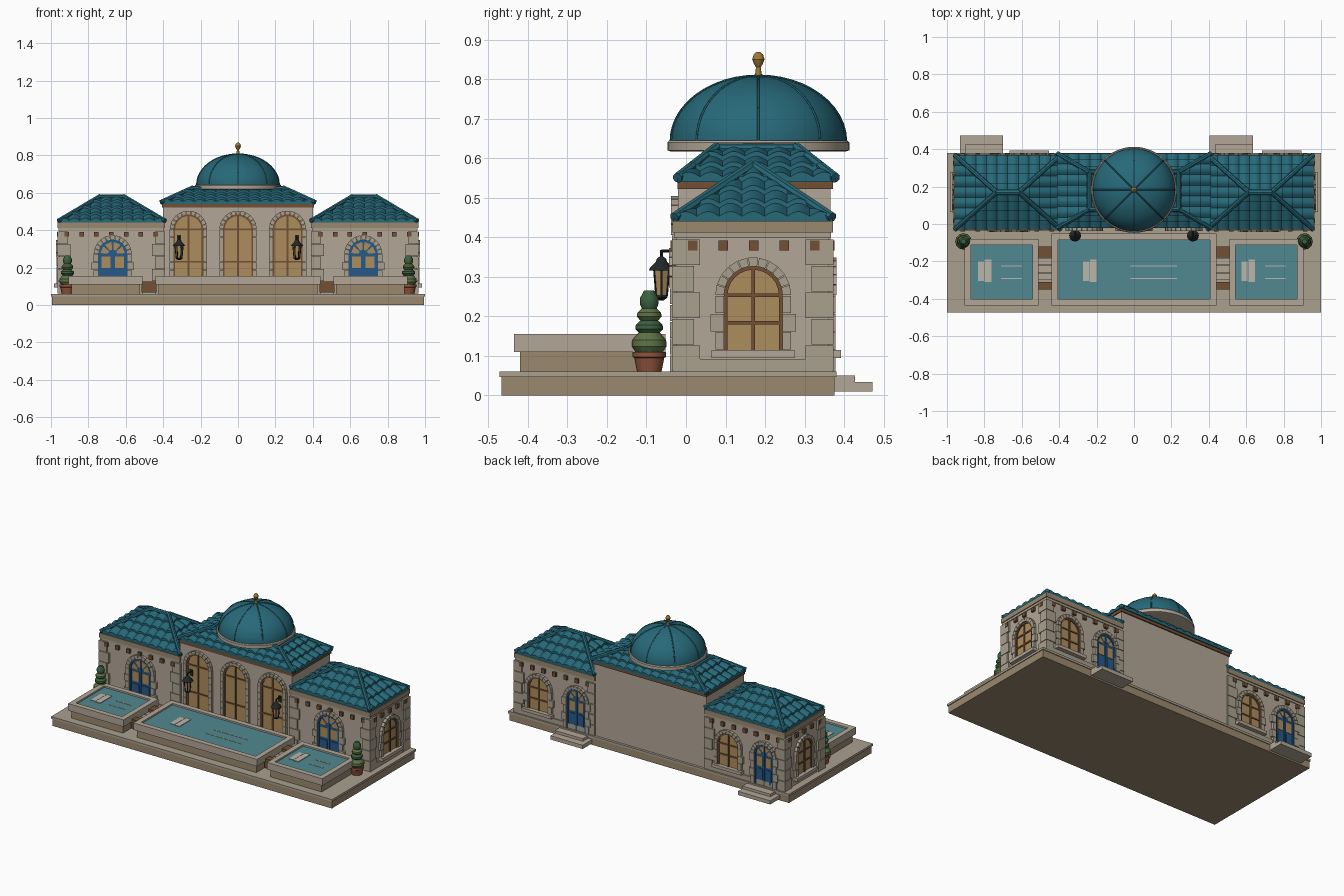
import bpy, bmesh, math
from mathutils import Matrix, Vector

if "Cube" in bpy.data.objects:
    bpy.data.objects.remove(bpy.data.objects["Cube"])

COL = dict(stone=(.45, .39, .31), trim=(.40, .35, .27), tan=(.33, .25, .16), teal=(.02, .14, .19),
           glass=(.42, .27, .11), blue=(.02, .10, .25), brown=(.17, .08, .035), water=(.08, .25, .28),
           metal=(.015, .02, .02), leaf=(.045, .12, .05), leaf2=(.11, .17, .06), clay=(.28, .09, .045),
           gold=(.33, .18, .04), foam=(.50, .47, .40))
MATS = {}
for k, c in COL.items():
    MATS[k] = bpy.data.materials.new(k)
    MATS[k].diffuse_color = (*c, 1)
parts = {}
I = Matrix()

def part(name, mat):
    return parts.setdefault((name, mat), bmesh.new())

def box(bm, x0, x1, y0, y1, z0, z1, M=I):
    c = Matrix.Translation(((x0 + x1) / 2, (y0 + y1) / 2, (z0 + z1) / 2))
    bmesh.ops.create_cube(bm, size=1, matrix=M @ c @ Matrix.Diagonal((abs(x1 - x0), y1 - y0, z1 - z0, 1)))

def prism(bm, pts, y0, y1, M=I):
    a = [bm.verts.new(M @ Vector((x, y0, z))) for x, z in pts]
    b = [bm.verts.new(M @ Vector((x, y1, z))) for x, z in pts]
    bm.faces.new(a)
    bm.faces.new(b[::-1])
    for i in range(len(a)):
        j = (i + 1) % len(a)
        bm.faces.new((a[i], b[i], b[j], a[j]))

def rod(bm, a, b, r, n=8, M=I):
    a, b = M @ Vector(a), M @ Vector(b)
    R = Vector((0, 0, 1)).rotation_difference(b - a).to_matrix().to_4x4()
    bmesh.ops.create_cone(bm, cap_ends=True, segments=n, radius1=r, radius2=r, depth=(b - a).length,
                          matrix=Matrix.Translation((a + b) / 2) @ R)

def lathe(bm, prof, cx, cy, n):
    rings = [[bm.verts.new((cx + max(r, 1e-4) * math.cos(2 * math.pi * i / n),
                            cy + max(r, 1e-4) * math.sin(2 * math.pi * i / n), z)) for i in range(n)] for r, z in prof]
    for a, b in zip(rings, rings[1:]):
        for i in range(n):
            bm.faces.new((a[i], a[(i + 1) % n], b[(i + 1) % n], b[i]))
    bm.faces.new(rings[0][::-1])
    bm.faces.new(rings[-1])

def arc(r, a, zs):
    return (r * math.cos(a), zs + r * math.sin(a))

def place(x, y, deg):
    return Matrix.Translation((x, y, 0)) @ Matrix.Rotation(math.radians(deg), 4, 'Z')

# arched opening: pane, stone surround, frame and bars (wall plane y=0, outside is -y)
def arch(M, hw, zb, zs, kind, ring=.022):
    door = kind == 'door'
    pts = [(hw, zb)] + [arc(hw, math.pi * i / 16, zs) for i in range(17)] + [(-hw, zb)]
    prism(part(kind + '_pane', 'blue' if door else 'glass'), pts, -.004, .004, M)
    st = part('arch_stones', 'trim')
    for i in range(11):
        a, b = math.pi * (i + .04) / 11, math.pi * (i + .96) / 11
        prism(st, [arc(hw, a, zs), arc(hw + ring, a, zs), arc(hw + ring, b, zs), arc(hw, b, zs)], -.018, .002, M)
    n = max(3, round((zs - zb) / .045))
    h = (zs - zb) / n
    for i in range(n):
        w = ring + (.012 if i % 2 and kind != 'tall_window' else 0)
        for s in (-1, 1):
            box(st, s * hw, s * (hw + w), -.016, .002, zb + i * h + .001, zb + (i + 1) * h - .001, M)
    bars = part(kind + '_bars', 'blue' if door else 'brown')
    for i in range(12):
        a, b = math.pi * i / 12, math.pi * (i + 1) / 12
        prism(bars, [arc(hw - .009, a, zs), arc(hw, a, zs), arc(hw, b, zs), arc(hw - .009, b, zs)], -.010, 0, M)
    for x in (-hw + .0045, 0, hw - .0045):
        box(bars, x - .0045, x + .0045, -.010, 0, zb, zs + (hw - .005 if x == 0 else 0), M)
    if door:
        # glazed fan and upper lights
        g = part('door_lights', 'glass')
        for i in range(4):
            a, b = math.pi * (i + .12) / 4, math.pi * (i + .88) / 4
            prism(g, [arc(.025, a, zs), arc(hw - .012, a, zs), arc(hw - .012, b, zs), arc(.025, b, zs)], -.007, 0, M)
        for s in (-1, 1):
            box(g, s * .012, s * (hw - .018), -.007, 0, zs - .075, zs - .012, M)
            box(bars, s * .012, s * (hw - .018), -.008, 0, zb + .015, zs - .09, M)
    else:
        for z in (zs, zb + (zs - zb) * .5):
            box(bars, -hw, hw, -.009, 0, z - .0045, z + .0045, M)

# hipped roof: solid core, courses of barrel tiles on four sides, hip caps
def roof(name, cx, cy, hx, hy, tx, ty, z0, z1, courses, pitch):
    core = part(name + '_core', 'teal')
    bm = part(name + '_tiles', 'teal')
    lo = [core.verts.new((cx + a * hx, cy + b * hy, z0)) for a, b in ((-1, -1), (1, -1), (1, 1), (-1, 1))]
    hi = [core.verts.new((cx + a * tx, cy + b * max(ty, .002), z1)) for a, b in ((-1, -1), (1, -1), (1, 1), (-1, 1))]
    core.faces.new(lo[::-1])
    core.faces.new(hi)
    for i in range(4):
        j = (i + 1) % 4
        core.faces.new((lo[i], lo[j], hi[j], hi[i]))
        rod(part(name + '_hips', 'teal'), lo[i].co + Vector((0, 0, .010)), hi[i].co + Vector((0, 0, .010)), .013)
        rod(part(name + '_hips', 'teal'), hi[i].co + Vector((0, 0, .006)), hi[j].co + Vector((0, 0, .006)), .013)
        w, d, tw, td = (hx, hy, tx, ty) if i % 2 == 0 else (hy, hx, ty, tx)
        M = place(cx, cy, 90 * i)
        nb = round(2 * w / pitch)
        n = nb * 8
        rows = [(0, 0, 0)]
        for r in range(courses):
            rows += [(r / courses, .013, 1), ((r + 1) / courses, .001, 1)]
        grid = []
        for v, lift, c in rows:
            lim = w + (tw - w) * v
            line = []
            for k in range(n + 1):
                u = max(-lim, min(lim, -w + 2 * w * k / n))
                bump = .012 * abs(math.sin(math.pi * nb * (u + w) / (2 * w))) * c
                line.append(bm.verts.new(M @ Vector((u, -(d + (td - d) * v), z0 + (z1 - z0) * v + lift + bump))))
            grid.append(line)
        for a, b in zip(grid, grid[1:]):
            for k in range(n):
                bm.faces.new((a[k], a[k + 1], b[k + 1], b[k]))

# terrace
box(part('terrace_base', 'tan'), -.995, .995, -.467, .375, 0, .046)
box(part('terrace_slab', 'trim'), -1, 1, -.472, .38, .046, .06)

# pools with coping, water and light reflections
def pool(x0, x1, y0, y1, fx, lx0, lx1):
    box(part('pool_walls', 'tan'), x0 + .015, x1 - .015, y0 + .015, y1 - .015, .06, .111)
    c, w = part('pool_coping', 'stone'), .033
    box(c, x0, x1, y0, y0 + w, .11, .155)
    box(c, x0, x1, y1 - w, y1, .11, .155)
    box(c, x0, x0 + w, y0 + w, y1 - w, .11, .155)
    box(c, x1 - w, x1, y0 + w, y1 - w, .11, .155)
    box(part('pool_water', 'water'), x0 + w, x1 - w, y0 + w, y1 - w, .11, .145)
    f = part('water_glints', 'foam')
    box(f, fx, fx + .033, -.305, -.20, .145, .148)
    box(f, fx + .036, fx + .072, -.31, -.19, .145, .149)
    for y in (-.225, -.292):
        box(f, lx0, lx1, y - .003, y + .003, .145, .147)

pool(-.44, .44, -.435, -.052, -.272, -.02, .23)
pool(-.905, -.51, -.435, -.08, -.835, -.71, -.60)
pool(.51, .905, -.435, -.08, .575, .70, .81)

# central hall
box(part('hall_walls', 'stone'), -.40, .40, -.02, .365, .06, .525)
box(part('hall_cornice', 'brown'), -.406, .406, -.022, .372, .522, .541)
for x in (-.265, 0, .265):
    arch(place(x, -.02, 0), .08, .06, .405, 'tall_window', .02)
roof('hall_roof', 0, .178, .412, .20, .24, .10, .54, .618, 3, .06)

# dome, ring, ribs and finial
CY, R, ZB, H = .183, .221, .643, .165
lathe(part('dome_ring', 'stone'), [(.222, .617), (.23, .620), (.23, .640), (.225, .645)], 0, CY, 48)
lathe(part('dome', 'teal'), [(R * math.cos(i * math.pi / 32), ZB + H * math.sin(i * math.pi / 32)) for i in range(17)], 0, CY, 48)
for k in range(8):
    M = place(0, CY, 45 * k)
    p = [(R * math.cos(i * math.pi / 24), 0, ZB + H * math.sin(i * math.pi / 24)) for i in range(13)]
    for a, b in zip(p, p[1:]):
        rod(part('dome_ribs', 'teal'), a, b, .0035, 6, M)
lathe(part('finial', 'gold'), [(.011, .803), (.008, .815), (.006, .830), (.011, .838), (.0155, .850), (.012, .862), (.004, .869)], 0, CY, 16)

for s in (-1, 1):
    # wing walls, plinth, frieze and cornice
    xa, xb = sorted((s * .40, s * .955))
    ya, yb = -.025, .362
    box(part('wing_walls', 'stone'), xa, xb, ya, yb, .06, .415)
    box(part('wing_plinth', 'trim'), xa, xb + (s > 0) * .008, ya - .008, yb + .008, .06, .092)
    box(part('wing_frieze', 'trim'), xa - .005, xb + .005, ya - .005, yb + .005, .398, .412)
    box(part('wing_cornice', 'tan'), xa - .010, xb + .010, ya - .009, yb + .010, .412, .441)
    # brown brackets under the frieze
    d = part('brackets', 'brown')
    for i in range(7):
        x = xa + .04 + i * (xb - xa - .08) / 6
        box(d, x - .012, x + .012, ya - .014, ya, .366, .392)
        box(d, x - .012, x + .012, yb, yb + .014, .366, .392)
    for i in range(5):
        y = .017 + .077 * i
        box(d, s * .955, s * .969, y - .012, y + .012, .366, .392)
    # corner quoins
    q = part('quoins', 'trim')
    for cx, sx in ((xa, 1), (xb, -1)):
        for cy, sy in ((ya, 1), (yb, -1)):
            for i in range(5):
                lx, ly = (.060, .045) if i % 2 else (.045, .060)
                xs = sorted((cx - sx * .011, cx + sx * lx))
                ys = sorted((cy - sy * .011, cy + sy * ly))
                box(q, *xs, *ys, .062 + i * .067, .126 + i * .067)
    # wing doors and windows: front, outer side, back
    arch(place(s * .67, ya, 0), .078, .06, .272, 'door', .024)
    arch(place(s * .955, .17, s * 90), .074, .115, .253, 'window')
    dx, wx = (.52, .79) if s > 0 else (-.815, -.56)
    arch(place(dx, yb, 180), .068, .06, .255, 'door')
    arch(place(wx, yb, 180), .074, .115, .253, 'window')
    for M in (place(s * .955, .17, s * 90), place(wx, yb, 180)):
        box(part('window_sills', 'stone'), -.105, .105, -.030, 0, .095, .115, M)
    # back steps
    b = part('back_steps', 'stone')
    box(b, dx - .115, dx + .115, .37, .472, .010, .034)
    box(b, dx - .085, dx + .115, .37, .427, .034, .051)
    roof('wing_roof', s * .675, .17, .285, .20, .062, 0, .44, .572, 4, .058)
    # links between pools
    for y0, y1 in ((-.35, -.31), (-.18, -.12)):
        box(part('pool_links', 'brown'), s * .435, s * .515, y0, y1, .068, .127)
    for i in range(3):
        box(part('link_slats', 'stone'), s * .44, s * .51, -.30 + i * .042, -.265 + i * .042, .06, .11)
    # potted topiary
    x, y = s * .912, -.093
    lathe(part('plant_pots', 'clay'), [(.031, .06), (.038, .095), (.042, .097), (.042, .110), (.035, .110)], x, y, 16)
    for mat, r, z0, z1 in (('leaf2', .044, .108, .162), ('leaf', .035, .158, .192), ('leaf2', .031, .19, .222), ('leaf', .024, .218, .265)):
        h = z1 - z0
        lathe(part('topiary_' + mat, mat), [(r * .75, z0), (r, z0 + h * .3), (r * .97, z0 + h * .6), (r * .55, z1)], x, y, 12)
    # wall lanterns
    x, y = s * .315, -.062
    lathe(part('lantern_glass', 'glass'), [(.015, .252), (.021, .318)], x, y, 6)
    m = part('lantern_metal', 'metal')
    lathe(m, [(.032, .316), (.028, .324), (.014, .338), (.012, .345), (.004, .352)], x, y, 12)
    lathe(m, [(.006, .240), (.018, .248), (.018, .254)], x, y, 6)
    for k in range(6):
        c, e = math.cos(k * math.pi / 3), math.sin(k * math.pi / 3)
        rod(m, (x + .016 * c, y + .016 * e, .252), (x + .022 * c, y + .022 * e, .318), .0025, 5)
    rod(m, (x, y, .345), (x, y, .368), .004)
    rod(m, (x, y, .365), (x, -.018, .365), .004)
    box(m, x - .010, x + .010, -.028, -.018, .335, .375)

# turn every part into an object
SMOOTH = ('dome', 'finial', 'plant', 'topiary', 'roof_tiles', 'roof_hips', 'lantern_metal')
for (name, mat), bm in parts.items():
    if name.endswith('_tiles'):
        bmesh.ops.remove_doubles(bm, verts=bm.verts, dist=1e-5)
    else:
        bmesh.ops.recalc_face_normals(bm, faces=bm.faces)
    me = bpy.data.meshes.new(name)
    bm.to_mesh(me)
    bm.free()
    me.materials.append(MATS[mat])
    ob = bpy.data.objects.new(name, me)
    bpy.context.collection.objects.link(ob)
    if any(k in name for k in SMOOTH):
        bpy.ops.object.select_all(action='DESELECT')
        ob.select_set(True)
        bpy.context.view_layer.objects.active = ob
        bpy.ops.object.shade_smooth_by_angle(angle=math.radians(35))

for m in bpy.data.materials:
    if m.users and not m.is_grease_pencil:
        m.use_nodes = True
        m.node_tree.nodes["Principled BSDF"].inputs["Base Color"].default_value = m.diffuse_color
